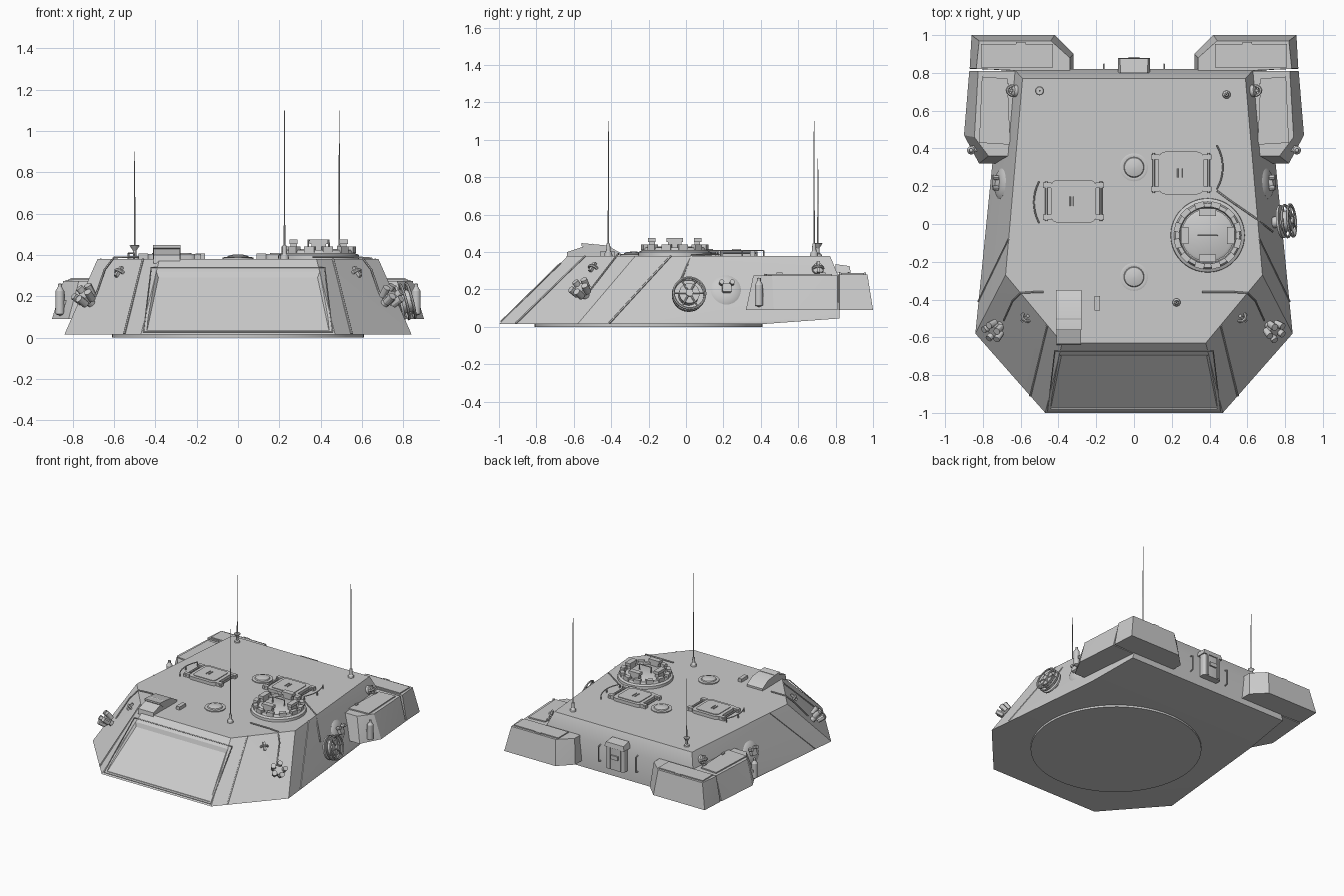
import bpy, bmesh
from math import sin, cos, pi, radians
from mathutils import Vector, Matrix

if "Cube" in bpy.data.objects:
    bpy.data.objects.remove(bpy.data.objects["Cube"])

Z = Vector((0, 0, 1))
CHEEK = Vector((.56, -.49, .66)).normalized()
SIDE = Vector((.93, .1, .33)).normalized()


def finish(name, bm, mat=None):
    if mat:
        bm.transform(mat)
    bmesh.ops.recalc_face_normals(bm, faces=bm.faces[:])
    me = bpy.data.meshes.new(name)
    bm.to_mesh(me)
    bm.free()
    ob = bpy.data.objects.new(name, me)
    bpy.context.collection.objects.link(ob)
    return ob


def frame(loc, n=Z, spin=0):
    n = Vector(n)
    q = Matrix() if n == Z else n.to_track_quat('Z', 'Y').to_matrix().to_4x4()
    return Matrix.Translation(loc) @ q @ Matrix.Rotation(spin, 4, 'Z')


def hull(name, pts, flip=1):
    bm = bmesh.new()
    for x, y, z in pts:
        bm.verts.new((x * flip, y, z))
    r = bmesh.ops.convex_hull(bm, input=bm.verts[:])
    junk = [g for g in r['geom_interior'] if isinstance(g, bmesh.types.BMVert)]
    bmesh.ops.delete(bm, geom=junk, context='VERTS')
    bmesh.ops.dissolve_limit(bm, angle_limit=.02, verts=bm.verts[:], edges=bm.edges[:])
    return finish(name, bm)


def both(pts):
    return [(s * x, y, z) for x, y, z in pts for s in (1, -1)]


def box(name, loc, size, n=Z, spin=0, corner=0):
    bm = bmesh.new()
    bmesh.ops.create_cube(bm, size=1)
    bm.transform(Matrix.Diagonal((*size, 1)))
    if corner:  # round the upright edges only
        ed = [e for e in bm.edges if abs(e.verts[0].co.z - e.verts[1].co.z) > 1e-5]
        bmesh.ops.bevel(bm, geom=ed, offset=corner, segments=4, profile=.5, affect='EDGES')
    return finish(name, bm, frame(loc, n, spin))


def lathe(name, loc, prof, n=Z, seg=32):
    """Revolve (radius, height) points around the axis n."""
    bm = bmesh.new()
    rings = [[bm.verts.new((max(r, 1e-4) * cos(2 * pi * i / seg), max(r, 1e-4) * sin(2 * pi * i / seg), h))
              for i in range(seg)] for r, h in prof]
    for a, b in zip(rings, rings[1:]):
        for i in range(seg):
            j = (i + 1) % seg
            bm.faces.new((a[i], a[j], b[j], b[i]))
    bm.faces.new(rings[0])
    bm.faces.new(rings[-1])
    return finish(name, bm, frame(loc, n))


def cyl(name, loc, r, h, n=Z, seg=32):
    return lathe(name, loc, [(r, 0), (r, h)], n, seg)


def tube(name, pts, r, cyclic=False):
    cu = bpy.data.curves.new(name, 'CURVE')
    cu.dimensions, cu.bevel_depth, cu.bevel_resolution, cu.use_fill_caps = '3D', r, 1, True
    sp = cu.splines.new('POLY')
    sp.points.add(len(pts) - 1)
    for p, c in zip(sp.points, pts):
        p.co = (*c, 1)
    sp.use_cyclic_u = cyclic
    ob = bpy.data.objects.new(name, cu)
    bpy.context.collection.objects.link(ob)


# Armoured shell with a recessed front panel
shell = hull("turret_shell", both([
    (.47, -1, .015), (.84, -.58, .015), (.74, .41, .015), (.70, .82, .045), (.635, .82, .26),
    (.38, -.63, .38), (.68, -.27, .38), (.59, .77, .38)]))
cut = hull("panel_cutter", both([(.44, -.972, .035), (.385, -.70, .29), (.45, -1.06, .03), (.415, -.672, .375)]))
cut.hide_render = True
cut.hide_viewport = True
mod = shell.modifiers.new("panel", 'BOOLEAN')
mod.operation, mod.object, mod.solver = 'DIFFERENCE', cut, 'EXACT'
cyl("turret_ring", (0, -.2, 0), .61, .03, seg=64)

for s in (1, -1):
    def m(x, y, z):
        return (x * s, y, z)
    nc, ns = Vector(m(*CHEEK)), Vector(m(*SIDE))
    # Armour seams
    tube("cheek_seam", [m(.55, -.91, .02), m(.46, -.538, .38)], .006)
    tube("side_seam", [m(.823, -.41, .02), m(.663, -.08, .38)], .006)
    # Storage bins with lids
    hull("side_bin", [(.90, .47, .09), (.872, .81, .09), (.82, .32, .09), (.6, .32, .09), (.6, .81, .09),
                      (.845, .46, .275), (.825, .81, .275), (.77, .36, .275), (.6, .36, .275), (.6, .81, .275)], s)
    hull("side_bin_lid", [(x, y, z) for x, y in ((.82, .43), (.805, .78), (.67, .77), (.655, .42))
                          for z in (.27, .284)], s)
    hull("rear_bin", [(.86, 1, .09), (.42, 1, .09), (.32, .9, .09), (.32, .8, .09), (.87, .822, .09),
                      (.82, .97, .28), (.44, .97, .28), (.34, .88, .28), (.34, .8, .28), (.835, .822, .28)], s)
    box("rear_bin_lid", m(.62, .89, .281), (.38, .125, .014))
    box("rear_bin_latch", m(.6, .957, .284), (.05, .012, .012))
    for y in (.5, .73):
        box("side_bin_hinge", m(.668, y, .284), (.014, .03, .014))
    # Fire bottle hung on the bin front
    lathe("fire_bottle", m(.862, .39, .105), [(.0, 0), (.022, .01), (.022, .12), (.01, .14), (.01, .155), (0, .158)], seg=16)
    box("bottle_bracket", m(.845, .40, .17), (.045, .03, .02))
    # Smoke launcher cluster
    c = Vector(m(.71, -.535, .165))
    cyl("launcher_post", c - nc * .03, .02, .06, nc, 12)
    cyl("launcher_hub", c + nc * .025, .035, .04, nc, 12)
    fr = frame(c + nc * .04, nc)
    for i in range(5):
        a = 2 * pi * i / 5
        p = fr @ Vector((.036 * cos(a), .036 * sin(a), 0))
        d = nc + (p - fr.translation) * 6
        cyl("smoke_tube", p - d * .008, .0185, .055, d, 12)
    # Lifting lugs front and rear
    for loc, n in ((m(.56, -.485, .30), nc), (m(.63, .705, .31), ns)):
        loc = Vector(loc)
        lathe("lug_base", loc, [(.032, -.01), (.03, .012), (.016, .018)], n, 16)
        f = frame(loc, n)
        tube("lifting_lug", [f @ Vector((.026 * cos(t * pi / 6), 0, .01 + .035 * sin(t * pi / 6))) for t in range(7)], .008)
        box("lug_bar", loc + n * .03, (.016, .06, .016), n)
    # Round side port with a hooded fitting
    p = Vector(m(.70, .215, .195))
    lathe("side_port", p - ns * .01, [(.084, 0), (.084, .016), (.066, .028), (.03, .032)], ns)
    box("port_fitting", p + ns * .03, (.05, .045, .03), ns, corner=.01)
    for k in (-1, 1):
        cyl("port_knob", p + ns * .02 + Vector((0, k * .028, .03)), .013, .03, ns, 12)
    # Launcher cables and rear grab handles
    tube("launcher_cable", [m(.36 if s > 0 else .48, -.36, .39), m(.52, -.36, .39), m(.60, -.365, .388),
                            m(.645, -.41, .33), m(.69, -.51, .20)], .005)
    tube("rear_handle", [m(.16, .81, .13), m(.16, .845, .14), m(.16, .845, .25), m(.16, .81, .26)], .005)

# Front panel frame bead
tube("front_panel_frame", [(-.457, -.99, .028), (.457, -.99, .028), (.42, -.672, .34), (-.42, -.672, .34)], .004, True)

# Crew hatches with hinges and handles
for hx, hy, side in ((-.32, .12, -1), (.25, .27, 1)):
    box("hatch_lid", (hx, hy, .391), (.24, .225, .026), corner=.035)
    box("hatch_plate", (hx, hy, .405), (.19, .18, .008), corner=.025)
    for k in (-1, 1):
        tube("hatch_hinge_rod", [(hx + k * .145, hy - .105, .395), (hx + k * .145, hy + .105, .395)], .007)
        tube("hatch_grip", [(hx - .008 + k * .01, hy - .025, .412), (hx - .008 + k * .01, hy + .025, .412)], .004)
        for j in (-1, 1):
            box("hatch_hinge", (hx + k * .138, hy + j * .085, .393), (.045, .028, .028))

# Curved hand rails beside the hatches
for cx, cy, a0, a1 in ((-.30, .115, 152, 208), (.24, .30, -30, 30)):
    arc = [(cx + .23 * cos(radians(a0 + (a1 - a0) * i / 8)), cy + .23 * sin(radians(a0 + (a1 - a0) * i / 8)), .408)
           for i in range(9)]
    tube("hand_rail", arc, .004)
    for x, y, z in arc[::4]:
        tube("rail_leg", [(x, y, .375), (x, y, z)], .005)

# Roof domes
for y in (.30, -.28):
    lathe("roof_vent", (0, y, .375), [(.074, 0), (.074, .012), (.064, .015), (.054, .013), (.05, .02), (.03, .026), (0, .028)])

# Commander cupola with vision blocks
C = Vector((.39, -.06, 0))
lathe("cupola_ring", C, [(.197, .375), (.195, .40), (.178, .408), (.17, .425), (.15, .425), (.145, .41)], seg=48)
lathe("cupola_hatch", C, [(.14, .40), (.14, .42), (.125, .428), (0, .43)], seg=40)
for i in range(12):
    a = 2 * pi * (i + .5) / 12
    box("vision_block", C + Vector((.165 * cos(a), .165 * sin(a), .425)), (.03, .05, .03), spin=a)
for i in range(4):
    a = pi / 2 * i
    d = Vector((cos(a), sin(a), 0))
    box("periscope_body", C + d * .12 + Z * .435, (.03, .07, .05), spin=a)
    box("periscope_head", C + d * .122 + Z * .465, (.04, .09, .022), spin=a)
tube("cupola_handle", [C + Vector((-.05, .0, .42)), C + Vector((-.05, 0, .472)), C + Vector((.05, 0, .472)), C + Vector((.05, 0, .42))], .005)

# Gunner sight with hood
hull("sight_body", [(x, y, z) for x in (-.41, -.28) for y, z in ((-.64, .36), (-.635, .40), (-.50, .445), (-.49, .36), (-.5, .41))])
hull("sight_hood", [(x, y, z) for x in (-.412, -.278) for y, z in ((-.56, .435), (-.56, .448), (-.42, .435), (-.35, .395), (-.35, .37), (-.48, .37))])
box("roof_sensor", (-.195, -.42, .392), (.03, .075, .026))

# Whip antennas
for x, y, top in ((.225, -.415, 1.1), (.49, .685, 1.1), (-.5, .705, .9)):
    if x > 0:
        prof = [(.022, .375), (.02, .395), (.012, .405), (.009, .445)]
    else:
        prof = [(.022, .375), (.02, .39), (.008, .395), (.008, .42), (.024, .445), (.02, .448)]
    lathe("antenna_base", (x, y, 0), prof, seg=16)
    lathe("antenna_whip", (x, y, 0), [(.004, .43), (.0018, top)], seg=8)

# Cable reel on the right side, with its cable
R = Vector((.775, .012, .165))
n = Vector((.95, .1, .25)).normalized()
cyl("reel_mount", R - n * .06, .03, .08, n, 16)
cyl("reel_drum", R, .055, .06, n, 24)
lathe("reel_back", R, [(.088, 0), (.088, .012), (.05, .012)], n)
f = frame(R + n * .062, n)
for k in (.0, -.03):
    tube("reel_rim", [f @ Vector((.085 * cos(i * pi / 16), .085 * sin(i * pi / 16), k)) for i in range(32)], .007, True)
for i in range(6):
    tube("reel_spoke", [f.translation, f @ Vector((.085 * cos(i * pi / 3), .085 * sin(i * pi / 3), 0))], .005)
cyl("reel_hub", R + n * .05, .02, .025, n, 16)
tube("reel_cable", [(.44, .175, .388), (.5, .13, .388), (.645, .03, .385), (.735, -.04, .22)], .005)

# Rear telephone box
box("rear_phone_box", (0, .845, .215), (.155, .055, .19), corner=.015)
hull("rear_phone_lid", [(x, y, z) for x, y, z in ((.085, .80, .29), (.085, .88, .29), (.075, .875, .325), (.07, .80, .335))]
     + [(-x, y, z) for x, y, z in ((.085, .80, .29), (.085, .88, .29), (.075, .875, .325), (.07, .80, .335))])
box("rear_phone_handle", (0, .878, .22), (.06, .012, .03))
for k in (-1, 1):
    box("rear_phone_strap", (k * .045, .875, .21), (.014, .01, .17))

# Turn tubes into meshes and smooth the round parts
bpy.ops.object.select_all(action='DESELECT')
obs = [o for o in bpy.context.scene.objects if o.type == 'CURVE']
for o in obs:
    o.select_set(True)
bpy.context.view_layer.objects.active = obs[0]
bpy.ops.object.convert(target='MESH')
bpy.ops.object.select_all(action='DESELECT')
for o in bpy.context.scene.objects:
    if o.type == 'MESH' and not o.hide_render:
        o.select_set(True)
bpy.context.view_layer.objects.active = shell
bpy.ops.object.shade_smooth_by_angle(angle=radians(30))
